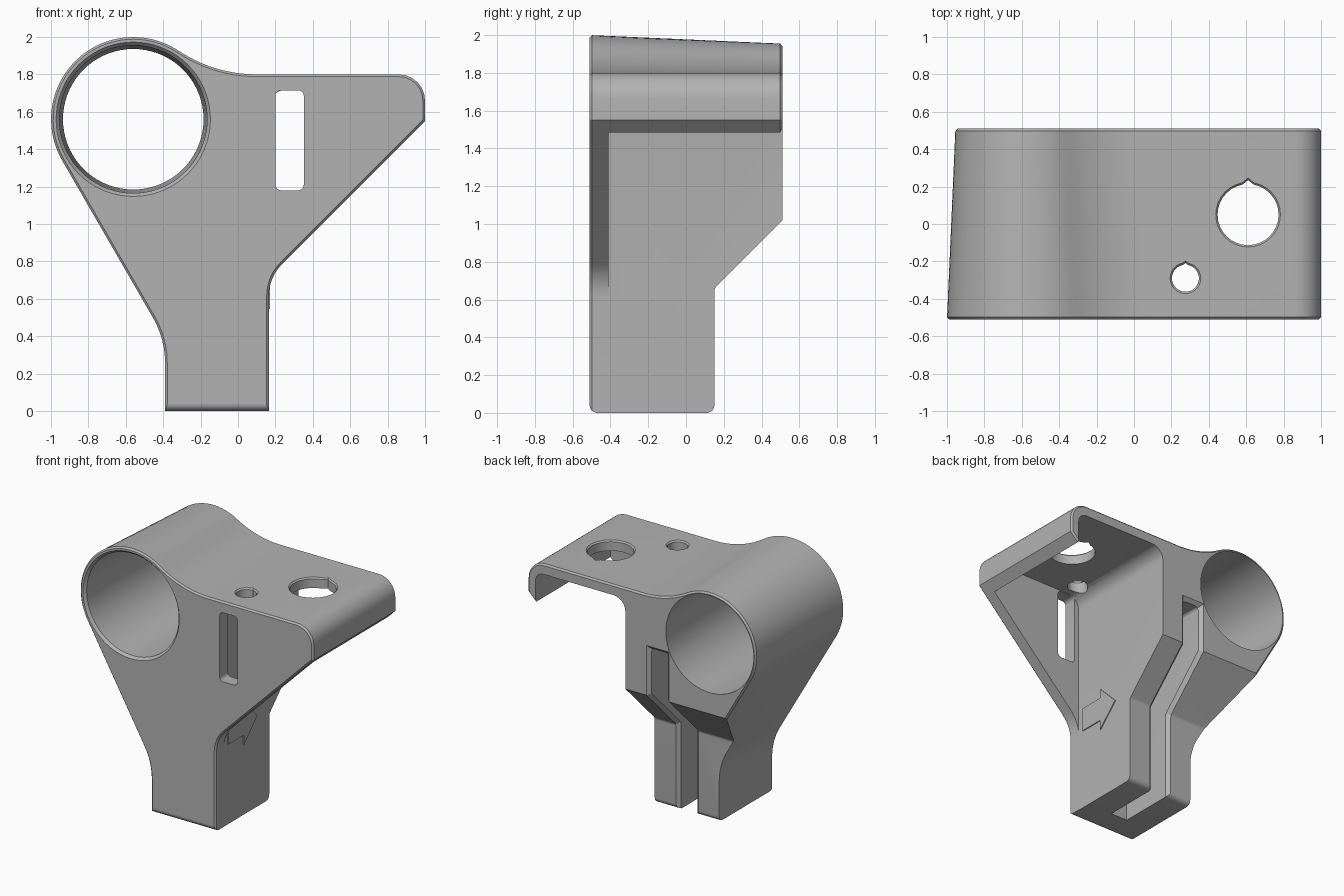
import bpy, bmesh, math
from mathutils import Vector

if "Cube" in bpy.data.objects:
    bpy.data.objects.remove(bpy.data.objects["Cube"], do_unlink=True)

grey = bpy.data.materials.new("plain_grey")
grey.use_nodes = True
grey.diffuse_color = (0.45, 0.45, 0.45, 1)
grey.node_tree.nodes["Principled BSDF"].inputs["Base Color"].default_value = (0.45, 0.45, 0.45, 1)

RING = Vector((-0.56, 1.56))
FRONT, BACK = -0.51, 0.51
SLOT_X = -0.115


def rounded(points, steps=6):
    """Closed outline from (a, b, radius) corners."""
    out = []
    for i, (a, b, rad) in enumerate(points):
        p = Vector((a, b))
        if rad == 0:
            out.append(p)
            continue
        u = (Vector(points[i - 1][:2]) - p).normalized()
        v = (Vector(points[(i + 1) % len(points)][:2]) - p).normalized()
        half = u.angle(v) / 2
        reach = rad / math.tan(half)
        centre = p + (u + v).normalized() * rad / math.sin(half)
        d0, d1 = p + u * reach - centre, p + v * reach - centre
        for k in range(steps + 1):
            ang = (math.pi - 2 * half) * k / steps
            w = math.pi - 2 * half
            out.append(centre + (d0 * math.sin(w - ang) + d1 * math.sin(ang)) / math.sin(w))
    return out


def along_x(outline, x):
    return [(x, p.x, p.y) for p in outline]


def along_y(outline, y):
    return [(p.x, y, p.y) for p in outline]


def along_z(outline, z):
    return [(p.x, p.y, z) for p in outline]


def loft(name, rings, bevel=0):
    """Solid skinned through matching rings, with flat ends."""
    bm = bmesh.new()
    loops = [[bm.verts.new(co) for co in ring] for ring in rings]
    n = len(loops[0])
    for lo, hi in zip(loops, loops[1:]):
        for i in range(n):
            j = (i + 1) % n
            bm.faces.new((lo[i], lo[j], hi[j], hi[i]))
    caps = [bm.faces.new(loops[0]), bm.faces.new(loops[-1])]
    bmesh.ops.recalc_face_normals(bm, faces=bm.faces)
    if bevel:
        edges = [e for f in caps for e in f.edges]
        bmesh.ops.bevel(bm, geom=edges, offset=bevel, segments=1, affect='EDGES', profile=0.5)
    mesh = bpy.data.meshes.new(name)
    bm.to_mesh(mesh)
    bm.free()
    obj = bpy.data.objects.new(name, mesh)
    bpy.context.collection.objects.link(obj)
    return obj


def combine(body, tool, operation='DIFFERENCE'):
    tool.hide_render = True
    mod = body.modifiers.new("cut", 'BOOLEAN')
    mod.operation = operation
    mod.solver = 'EXACT'
    mod.object = tool
    bpy.context.view_layer.objects.active = body
    bpy.ops.object.modifier_apply(modifier=mod.name)
    bpy.data.objects.remove(tool, do_unlink=True)


def polar(centre, rad, angle):
    return centre + Vector((math.cos(angle), math.sin(angle))) * rad


def silhouette(r):
    """Front outline: tube, blended top plate, gusset and foot."""
    blend = 0.75
    dx = math.sqrt((r + blend) ** 2 - (1.8 + blend - RING.y) ** 2)
    c = Vector((RING.x + dx, 1.8 + blend))
    start, end = -math.pi / 2, math.atan2(RING.y - c.y, RING.x - c.x)
    curve = [polar(c, blend, start + (end - start) * k / 10) for k in range(11)]
    a0, a1 = end + math.pi, math.radians(210)
    curve += [polar(RING, r, a0 + (a1 - a0) * k / 32) for k in range(1, 33)]
    knee = curve[-1].y - (-0.39 - curve[-1].x) * math.tan(math.radians(60))
    return rounded([(0.165, -0.05, 0), (0.165, 0.715, 0.24), (1, 1.55, 0), (1, 1.8, 0.14)]
                   + [(p.x, p.y, 0) for p in curve]
                   + [(-0.39, knee, 0.48), (-0.39, -0.05, 0)])


# Main body, the tube tapering towards the back
body = loft("bracket_body", [along_y(silhouette(0.44), FRONT), along_y(silhouette(0.395), BACK)], 0.012)

# Side outline: rounded foot and sloping back
side = rounded([(-0.6, 2.2, 0), (-0.6, 0.131, 0), (FRONT, 0.041, 0), (FRONT, 0, 0.04),
                (0.15, 0, 0.04), (0.15, 0.66, 0.04), (0.6, 1.11, 0), (0.6, 2.2, 0)])
combine(body, loft("side_tool", [along_x(side, -1.2), along_x(side, 1.2)]), 'INTERSECT')

# Open space beneath the top plate, behind the gusset
pocket = rounded([(0.163, -0.1, 0), (0.163, 1.72, 0.1), (0.935, 1.72, 0.07), (0.935, -0.1, 0)])
combine(body, loft("pocket_tool", [along_y(pocket, -0.41), along_y(pocket, 0.7)]))

# Deep clamp slot in the back, with a chamfered mouth
slot = rounded([(SLOT_X - 0.07, -0.1, 0), (SLOT_X + 0.07, -0.1, 0),
                (SLOT_X + 0.07, 1.38, 0.025), (SLOT_X - 0.07, 1.38, 0.025)], 3)
combine(body, loft("slot_tool", [along_y(slot, -0.3), along_y(slot, 0.7)]))
inner = [(0.12, -0.1), (0.12, 0.672), (0.48, 1.032), (0.48, 1.375)]
outer = [(0.17, -0.1), (0.17, 0.652), (0.53, 1.012), (0.53, 1.425)]
mouth = [[(SLOT_X - 0.066, *i), (SLOT_X + 0.066, *i), (SLOT_X + 0.116, *o), (SLOT_X - 0.116, *o)]
         for i, o in zip(inner, outer)]
combine(body, loft("mouth_tool", mouth))

# Tube bore with a chamfered front rim
bore = [along_y([polar(RING, r, math.tau * k / 72) for k in range(72)], y)
        for y, r in ((-0.53, 0.43), (-0.49, 0.395), (0.55, 0.375))]
combine(body, loft("bore_tool", bore))

# Tall window in the front plate
window = rounded([(0.2, 1.18, 0.03), (0.352, 1.18, 0.03), (0.352, 1.715, 0.03), (0.2, 1.715, 0.03)], 4)
combine(body, loft("window_tool", [along_y(window, -0.6), along_y(window, -0.4)]))


# Two holes through the top plate, each with a small point at the back
def pointed_circle(centre, r):
    return [polar(centre, r * (1.13 if k == 8 else 1), math.tau * k / 32) for k in range(32)]


for x, y, r in ((0.61, 0.05, 0.163), (0.275, -0.29, 0.072)):
    rings = [along_z(pointed_circle(Vector((x, y)), rad), z)
             for z, rad in ((1.5, r), (1.79, r), (1.83, r + 0.04))]
    combine(body, loft("hole_tool", rings))

# Thin raised arrow on the side of the foot
arrow = rounded([(-0.36, 0.62, 0), (-0.17, 0.62, 0), (-0.17, 0.545, 0), (-0.005, 0.71, 0),
                 (-0.17, 0.875, 0), (-0.17, 0.8, 0), (-0.36, 0.8, 0)])
marker = loft("direction_arrow", [along_x(arrow, 0.155), along_x(arrow, 0.17)])

bpy.ops.object.select_all(action='DESELECT')
for obj in (body, marker):
    obj.data.materials.clear()
    obj.data.materials.append(grey)
    obj.select_set(True)
bpy.context.view_layer.objects.active = body
bpy.ops.object.shade_smooth_by_angle(angle=math.radians(25))
